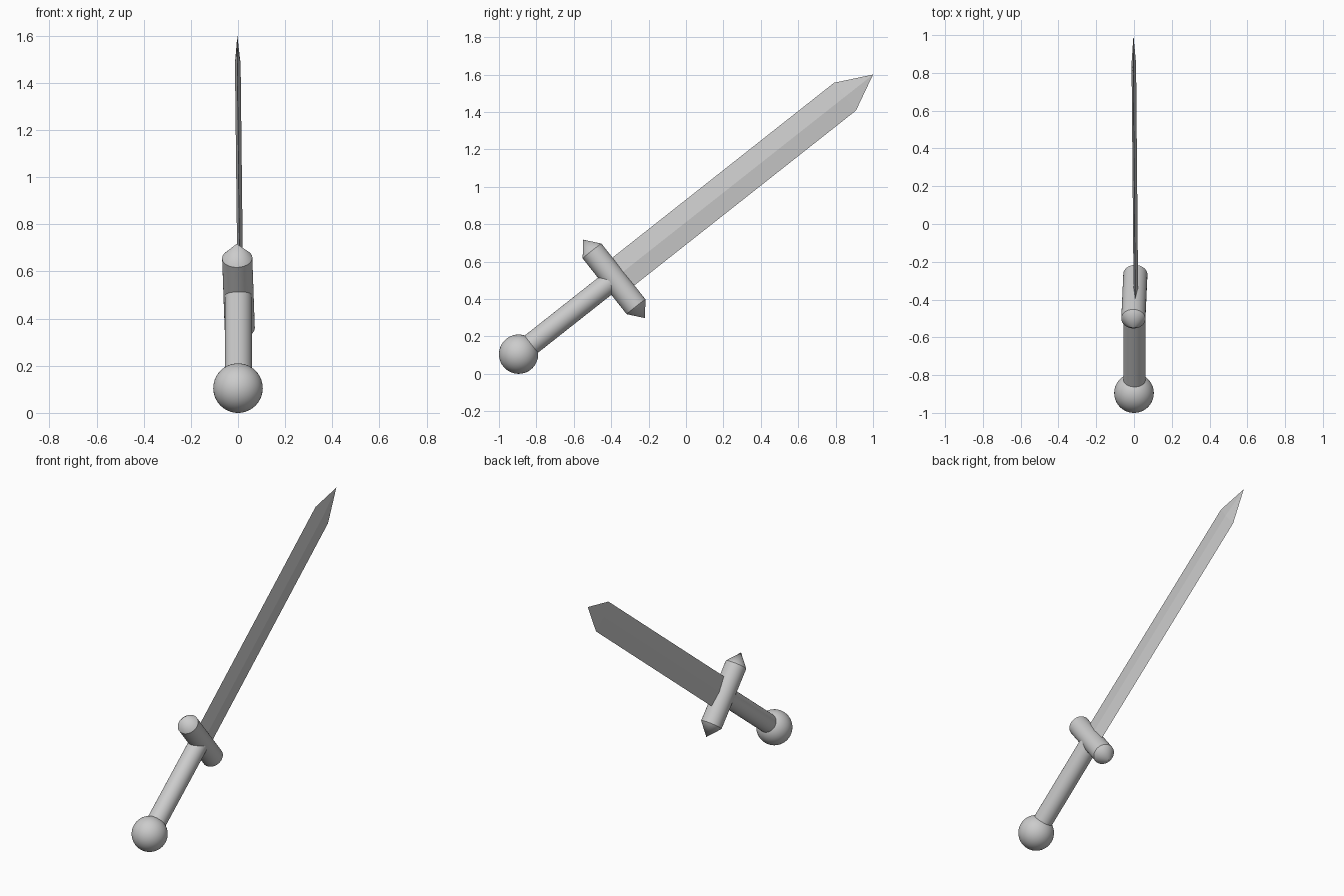
import bpy, bmesh, math
from mathutils import Matrix, Vector

if "Cube" in bpy.data.objects:
    bpy.data.objects.remove(bpy.data.objects["Cube"])

# Sword frame: origin at pommel centre, local z runs along the blade
FRAME = Matrix.Translation((0, -0.895, 0.105)) @ Matrix.Rotation(math.radians(-51.73), 4, 'X')


def finish(name, bm, local=Matrix(), smooth=True):
    bmesh.ops.recalc_face_normals(bm, faces=bm.faces)
    mesh = bpy.data.meshes.new(name)
    bm.to_mesh(mesh)
    bm.free()
    ob = bpy.data.objects.new(name, mesh)
    bpy.context.collection.objects.link(ob)
    ob.matrix_world = FRAME @ local
    if smooth:
        bpy.ops.object.select_all(action='DESELECT')
        ob.select_set(True)
        bpy.context.view_layer.objects.active = ob
        bpy.ops.object.shade_smooth_by_angle(angle=math.radians(30))
    return ob


def lathe(name, profile, local=Matrix(), steps=48):
    """Spin (radius, z) points around local z."""
    bm = bmesh.new()
    verts = [bm.verts.new((r, 0, z)) for r, z in profile]
    edges = [bm.edges.new(p) for p in zip(verts, verts[1:])]
    bmesh.ops.spin(bm, geom=verts + edges, cent=(0, 0, 0), axis=(0, 0, 1),
                   angle=2 * math.pi, steps=steps)
    bmesh.ops.remove_doubles(bm, verts=bm.verts, dist=1e-5)
    return finish(name, bm, local)


# Pommel ball
bm = bmesh.new()
bmesh.ops.create_uvsphere(bm, u_segments=48, v_segments=24, radius=0.105)
finish("pommel", bm)

# Round grip
lathe("grip", [(0, 0.03), (0.058, 0.03), (0.058, 0.65), (0, 0.65)],
      Matrix.Translation((0.002, 0, 0)))

# Crossguard: round bar with conical ends, rolled very slightly
guard = (Matrix.Translation((0.002, 0, 0.65)) @ Matrix.Rotation(math.radians(-1.6), 4, 'Z')
         @ Matrix.Rotation(math.radians(90), 4, 'X'))
lathe("crossguard", [(0, -0.267), (0.064, -0.19), (0.064, 0.19), (0, 0.267)], guard)

# Blade: diamond section, straight to the shoulders, then to a point
bm = bmesh.new()
W, T = 0.0945, 0.012
rings = []
for s, cx in ((0.66, 0.010), (2.223, -0.001)):
    rings.append([bm.verts.new(p) for p in
                  ((cx + T, 0, s), (cx + 0.003, W, s), (cx - T, 0, s), (cx - 0.003, -W, s))])
tip = bm.verts.new((-0.003, 0, 2.414))
bm.faces.new(rings[0])
for i in range(4):
    j = (i + 1) % 4
    bm.faces.new((rings[0][i], rings[0][j], rings[1][j], rings[1][i]))
    bm.faces.new((rings[1][i], rings[1][j], tip))
finish("blade", bm, smooth=False)
